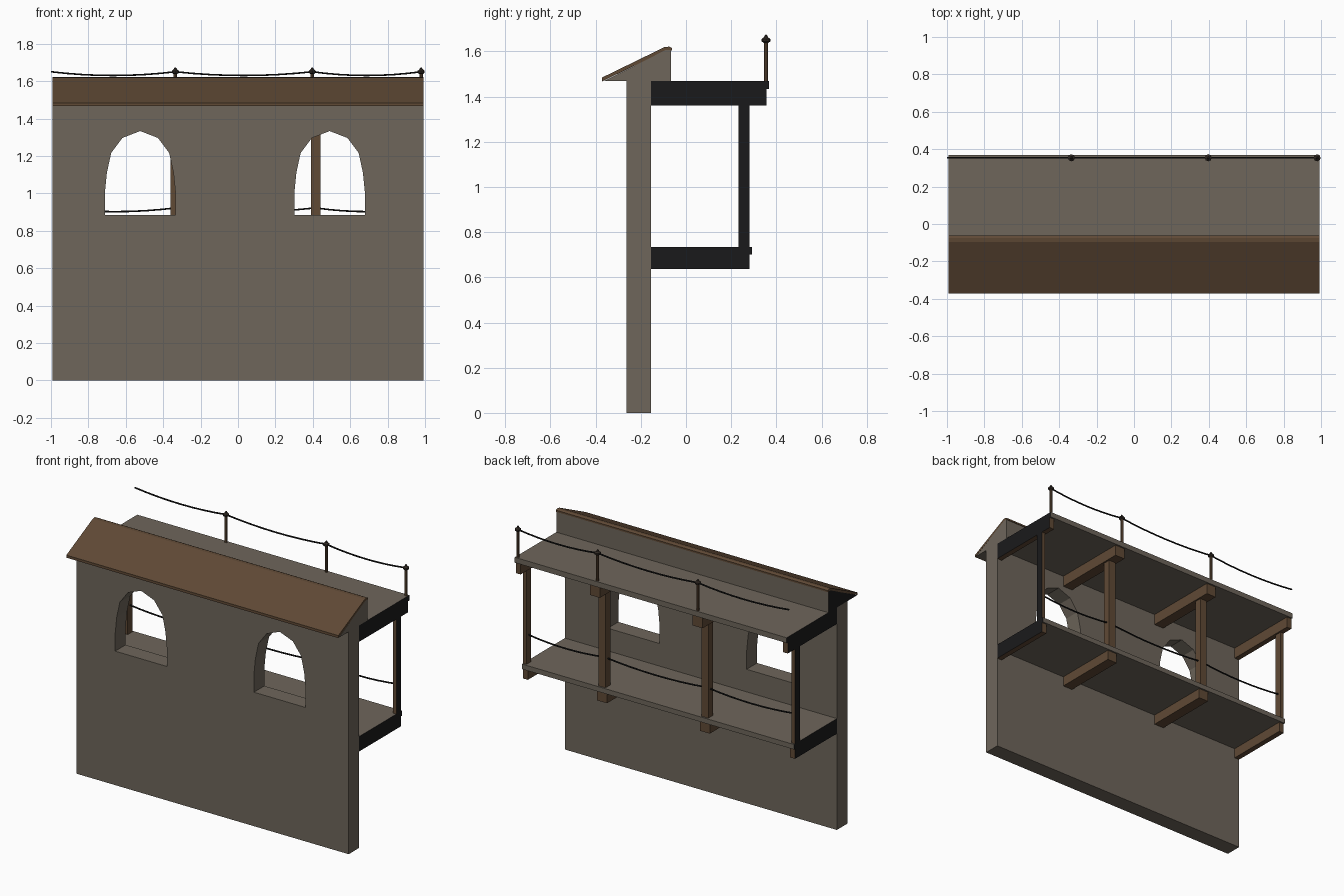
import bpy, bmesh, math
from mathutils import Vector

if "Cube" in bpy.data.objects:
    bpy.data.objects.remove(bpy.data.objects["Cube"])


def material(name, r, g, b):
    m = bpy.data.materials.new(name)
    m.diffuse_color = (r, g, b, 1)
    m.use_nodes = True
    m.node_tree.nodes["Principled BSDF"].inputs["Base Color"].default_value = m.diffuse_color
    return m


STONE = material("grey_brown_plaster", 0.156, 0.133, 0.105)
WOOD = material("brown_timber", 0.115, 0.067, 0.036)
BLACK = material("black_end_face", 0.010, 0.010, 0.011)
ROPE = material("dark_rope", 0.008, 0.008, 0.008)
KNOB = material("dark_knob", 0.028, 0.021, 0.016)
END = 0.993


def finish(name, bm, mats):
    bmesh.ops.recalc_face_normals(bm, faces=bm.faces[:])
    me = bpy.data.meshes.new(name)
    bm.to_mesh(me)
    bm.free()
    for m in mats:
        me.materials.append(m)
    ob = bpy.data.objects.new(name, me)
    bpy.context.collection.objects.link(ob)
    return ob


def prism(name, points, offset, mat, black=()):
    """Extrude a closed profile by offset; faces looking along x in 'black' turn black."""
    bm = bmesh.new()
    face = bm.faces.new([bm.verts.new(p) for p in points])
    ext = bmesh.ops.extrude_face_region(bm, geom=[face])
    vs = [v for v in ext["geom"] if isinstance(v, bmesh.types.BMVert)]
    bmesh.ops.translate(bm, verts=vs, vec=offset)
    bmesh.ops.recalc_face_normals(bm, faces=bm.faces[:])
    for f in bm.faces:
        if any(f.normal.x * s > 0.9 for s in black):
            f.material_index = 1
    return finish(name, bm, [mat, BLACK])


def along_x(name, yz, x0, x1, mat, black=()):
    return prism(name, [(x0, y, z) for y, z in yz], (x1 - x0, 0, 0), mat, black)


def box(name, x0, x1, y0, y1, z0, z1, mat, black=()):
    return along_x(name, [(y0, z0), (y1, z0), (y1, z1), (y0, z1)], x0, x1, mat, black)


# wall with two arched openings
wall = box("wall", -END, END, -0.264, -0.155, 0, 1.468, STONE)
half = [(0.189, 0.884), (0.189, 1.0), (0.178, 1.11), (0.155, 1.216), (0.095, 1.296)]
arch = half + [(0, 1.333)] + [(-x, z) for x, z in reversed(half)]
for cx in (-0.523, 0.490):
    cutter = prism("window_cutter", [(cx + x, -0.4, z) for x, z in arch], (0, 0.4, 0), STONE)
    mod = wall.modifiers.new("window", "BOOLEAN")
    mod.object = cutter
    mod.operation = "DIFFERENCE"
    mod.solver = "EXACT"
    bpy.context.view_layer.objects.active = wall
    bpy.ops.object.modifier_apply(modifier=mod.name)
    bpy.data.objects.remove(cutter)

# sloped coping: solid gable below, thin timber roof on top
along_x("gable", [(-0.365, 1.468), (-0.066, 1.468), (-0.066, 1.606), (-0.09, 1.606)],
        -END, END, STONE, black=(-1,))
along_x("roof", [(-0.372, 1.467), (-0.372, 1.484), (-0.095, 1.619), (-0.075, 1.621),
                 (-0.062, 1.615), (-0.062, 1.604), (-0.09, 1.604)], -END, END, WOOD)

# two walkways with support beams
MID = (-0.335, 0.415)
for label, y1, z0, zs, z1 in (("upper", 0.368, 1.36, 1.433, 1.468),
                              ("lower", 0.293, 0.636, 0.702, 0.735)):
    box(label + "_deck", -END, END, -0.155, y1, zs, z1, STONE, black=(-1, 1))
    for x in MID:
        box(label + "_beam", x - 0.036, x + 0.036, -0.155, y1 - 0.011, z0, zs, WOOD)
    box(label + "_end_beam", -END, -END + 0.036, -0.155, y1 - 0.011, z0, zs, WOOD, black=(-1,))
    box(label + "_end_beam", END - 0.036, END, -0.155, y1 - 0.011, z0, zs, WOOD, black=(1,))

# posts between the walkways
for x in MID:
    box("post", x - 0.025, x + 0.025, 0.232, 0.282, 0.735, 1.36, WOOD)
    box("lower_post_foot", x - 0.025, x + 0.025, 0.232, 0.282, 0.64, 0.735, WOOD)
box("end_post", -END, -END + 0.025, 0.232, 0.282, 0.735, 1.36, WOOD, black=(-1,))
box("end_post", END - 0.025, END, 0.232, 0.282, 0.735, 1.36, WOOD, black=(1,))


# sagging ropes
def rope(name, stops, y, z, sag, radius=0.005, steps=8):
    pts = []
    for a, b in zip(stops, stops[1:]):
        for i in range(steps):
            t = i / steps
            pts.append((a + (b - a) * t, y, z - sag * 4 * t * (1 - t)))
    pts.append((stops[-1], y, z))
    bm = bmesh.new()
    rings = [[bm.verts.new((p[0], p[1] + radius * math.cos(k * math.tau / 6),
                            p[2] + radius * math.sin(k * math.tau / 6)))
              for k in range(6)] for p in pts]
    for r, s in zip(rings, rings[1:]):
        for k in range(6):
            bm.faces.new((r[k], r[(k + 1) % 6], s[(k + 1) % 6], s[k]))
    bm.faces.new(rings[0])
    bm.faces.new(rings[-1])
    finish(name, bm, [ROPE])


RAIL_Y = 0.354
RAIL_X = (-0.335, 0.397, 0.979)
rope("upper_rope", (-1.0,) + RAIL_X, RAIL_Y, 1.65, 0.02)
rope("lower_rope", (-0.98,) + MID + (0.98,), 0.257, 0.922, 0.02)


# railing posts with a collar and pointed knob
def lathe(name, x, y, profile, mat, sides=8):
    bm = bmesh.new()
    rings = [[bm.verts.new((x + r * math.cos(k * math.tau / sides),
                            y + r * math.sin(k * math.tau / sides), z))
              for k in range(sides)] for r, z in profile]
    for a, b in zip(rings, rings[1:]):
        for k in range(sides):
            bm.faces.new((a[k], a[(k + 1) % sides], b[(k + 1) % sides], b[k]))
    bm.faces.new(rings[0])
    bm.faces.new(rings[-1])
    finish(name, bm, [mat])


for x in RAIL_X:
    lathe("rail_post", x, RAIL_Y, [(0.009, 1.468), (0.009, 1.645)], WOOD)
    lathe("rail_knob", x, RAIL_Y, [(0.010, 1.638), (0.019, 1.644), (0.019, 1.655),
                                   (0.010, 1.662), (0.003, 1.674)], KNOB)
